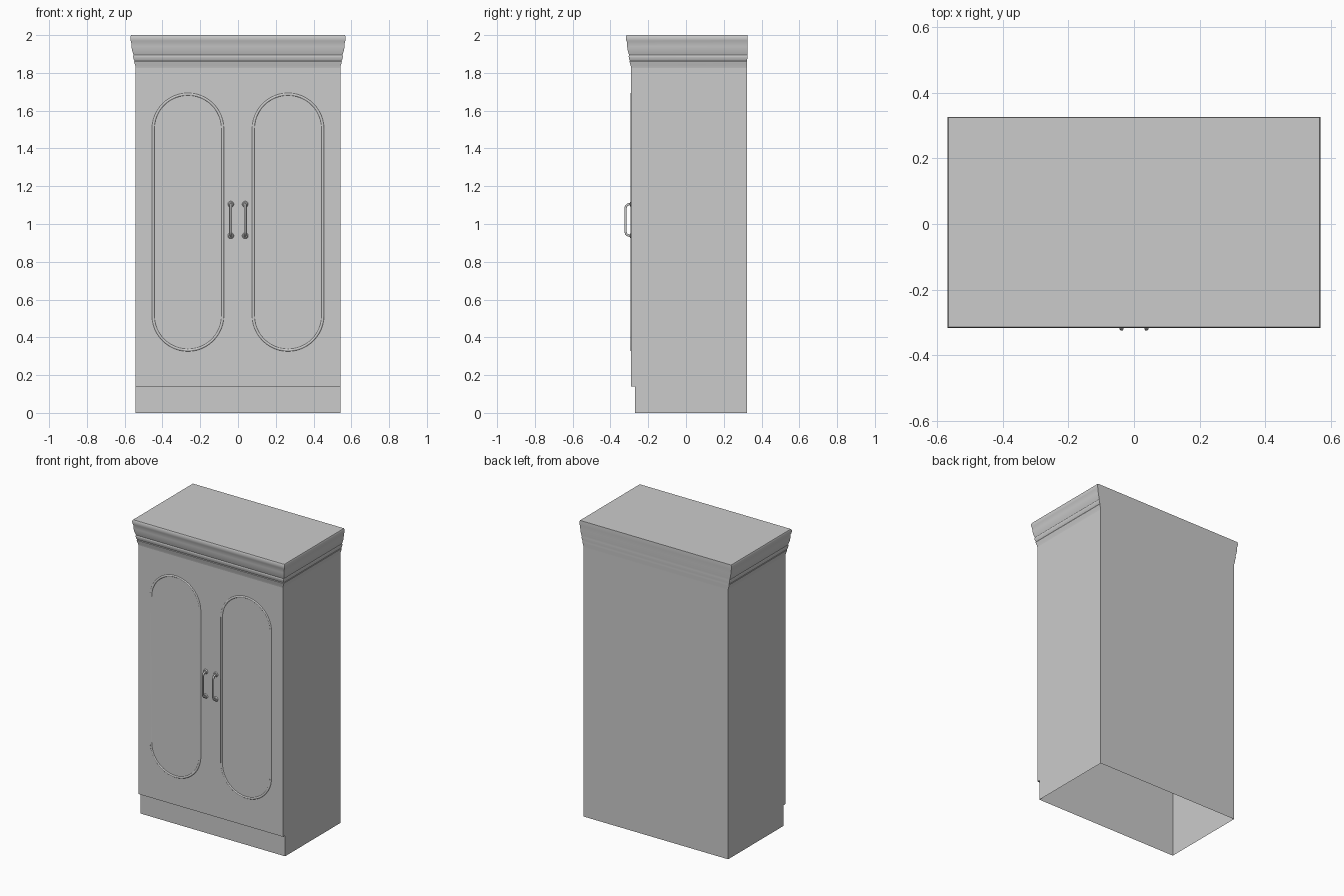
import bpy, bmesh, math

if "Cube" in bpy.data.objects:
    bpy.data.objects.remove(bpy.data.objects["Cube"])

HW = 0.542                      # half width of the body
FRONT, STEP, BACK = -0.291, -0.27, 0.323


def finish(name, bm, smooth=None):
    bmesh.ops.recalc_face_normals(bm, faces=bm.faces)
    me = bpy.data.meshes.new(name)
    bm.to_mesh(me)
    bm.free()
    ob = bpy.data.objects.new(name, me)
    bpy.context.collection.objects.link(ob)
    if smooth:
        select(ob)
        bpy.ops.object.shade_smooth_by_angle(angle=math.radians(smooth))
    return ob


def select(ob):
    bpy.ops.object.select_all(action='DESELECT')
    ob.select_set(True)
    bpy.context.view_layer.objects.active = ob


def loft(name, rings, cap_top=False, cap_bottom=False, smooth=None):
    """Stack of rectangles (half width, front y, back y, z)."""
    bm = bmesh.new()
    loops = [[bm.verts.new(p) for p in
              ((-w, f, z), (w, f, z), (w, b, z), (-w, b, z))]
             for w, f, b, z in rings]
    for lo, hi in zip(loops, loops[1:]):
        for i in range(4):
            j = (i + 1) % 4
            bm.faces.new((lo[i], lo[j], hi[j], hi[i]))
    if cap_top:
        bm.faces.new(loops[-1])
    if cap_bottom:
        bm.faces.new(loops[0])
    return finish(name, bm, smooth)


def tube(name, points, radius, cyclic=False):
    cu = bpy.data.curves.new(name, 'CURVE')
    cu.dimensions = '3D'
    cu.bevel_depth = radius
    cu.bevel_resolution = 3
    cu.use_fill_caps = not cyclic
    sp = cu.splines.new('POLY')
    sp.points.add(len(points) - 1)
    for sp_pt, p in zip(sp.points, points):
        sp_pt.co = (*p, 1)
    sp.use_cyclic_u = cyclic
    ob = bpy.data.objects.new(name, cu)
    bpy.context.collection.objects.link(ob)
    select(ob)
    bpy.ops.object.convert(target='MESH')
    ob = bpy.context.view_layer.objects.active
    bpy.ops.object.shade_smooth_by_angle(angle=math.radians(50))
    return ob


def arc(cu, cv, r, a0, a1, n):
    return [(cu + r * math.cos(math.radians(a0 + (a1 - a0) * i / n)),
             cv + r * math.sin(math.radians(a0 + (a1 - a0) * i / n)))
            for i in range(n + 1)]


# carcass: open-bottomed box
loft("carcass", [(HW, STEP, BACK, 0), (HW, STEP, BACK, 1.825)])

# door front standing proud of the plinth
loft("door_front", [(HW, FRONT, STEP, 0.14), (HW, FRONT, STEP, 1.825)],
     cap_bottom=True)

# crown moulding: overhangs front and sides, almost flush at the back
profile = [(0, 1.825), (.002, 1.838), (.006, 1.850), (.008, 1.860),
           (.006, 1.864), (.010, 1.872), (.013, 1.884), (.013, 1.890),
           (.011, 1.894), (.014, 1.903), (.019, 1.920), (.022, 1.940),
           (.0235, 1.965), (.027, 1.972), (.028, 1.980), (.028, 1.992),
           (.024, 2.0)]
loft("crown", [(HW + o, FRONT - o * .95, BACK + o * .12, z)
               for o, z in profile], cap_top=True, smooth=35)

for side, s in (("left", -1), ("right", 1)):
    # oval panel moulding
    cx, r = s * 0.265, 0.184
    oval = arc(cx, 1.503, r, 0, 180, 24) + arc(cx, 0.516, r, 180, 360, 24)
    tube(side + "_panel_moulding", [(x, FRONT + .004, z) for x, z in oval],
         0.008, True)

    # bow handle
    hx, top, bot, out, c = s * 0.038, 1.105, 0.938, -0.32, 0.022
    path = ([(FRONT + .005, top)] + arc(out + c, top - c, c, 90, 180, 8)
            + arc(out + c, bot + c, c, 180, 270, 8) + [(FRONT + .005, bot)])
    tube(side + "_handle", [(hx, y, z) for y, z in path], 0.006)

    # round rosettes behind the handle ends
    for end, z in (("upper", top), ("lower", bot)):
        bpy.ops.mesh.primitive_cone_add(
            vertices=24, radius1=0.017, radius2=0.011, depth=0.006,
            location=(hx, FRONT - .002, z), rotation=(math.pi / 2, 0, 0))
        bpy.context.object.name = f"{side}_{end}_rosette"
        bpy.ops.object.shade_smooth_by_angle(angle=math.radians(35))
